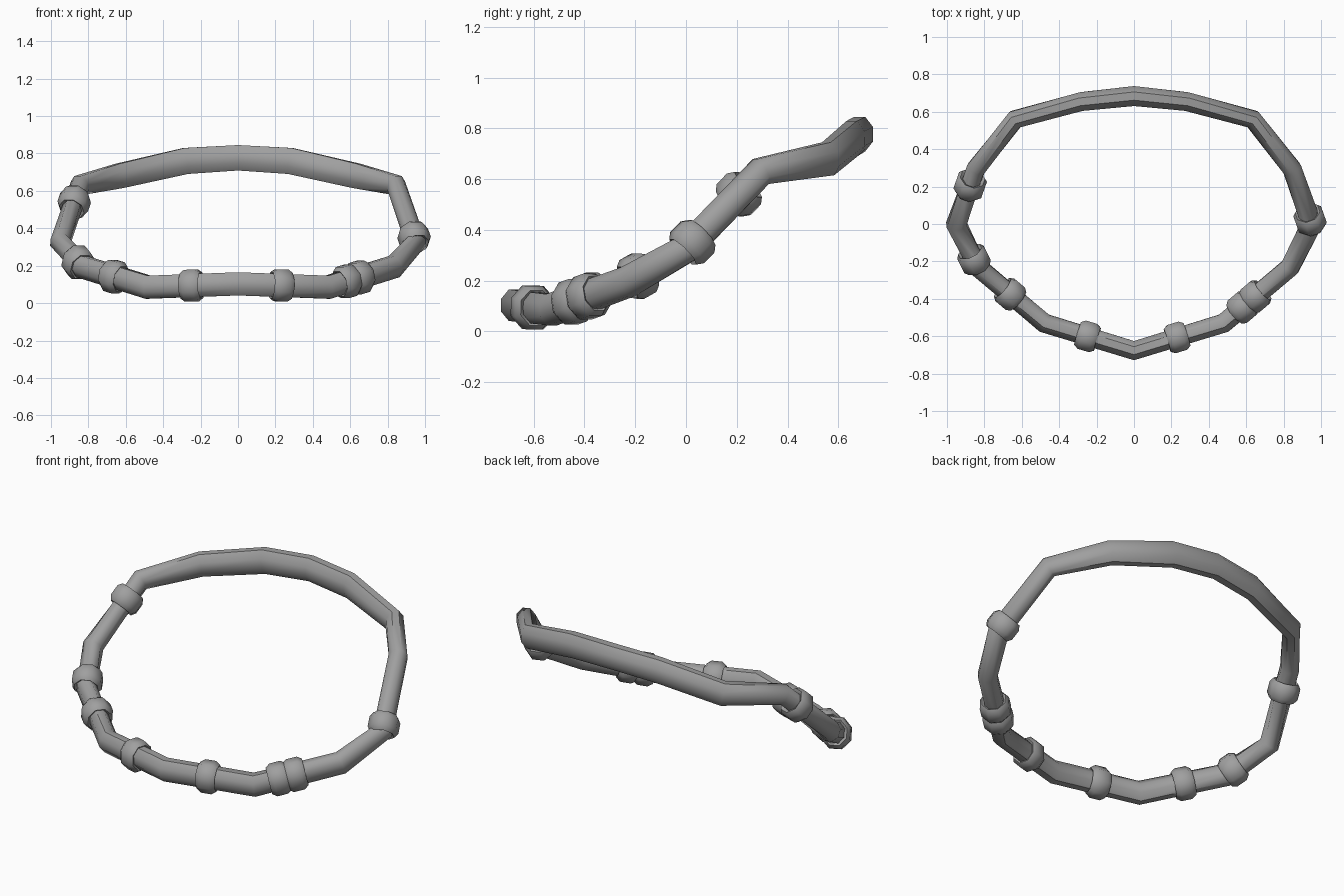
import bpy, math
from mathutils import Vector
from mathutils.geometry import intersect_point_line

if "Cube" in bpy.data.objects:
    bpy.data.objects.remove(bpy.data.objects["Cube"])

SIDES = 8
grey = bpy.data.materials.new("grey metal")
grey.diffuse_color = (0.35, 0.35, 0.35, 1)
grey.use_nodes = True
grey.node_tree.nodes["Principled BSDF"].inputs["Base Color"].default_value = grey.diffuse_color

# Half of the band path from front to back: x, y, z, side radius, up radius
HALF = [(0.48, -0.53, 0.085, 0.05, 0.062), (0.835, -0.23, 0.195, 0.05, 0.060),
        (0.95, 0.0, 0.325, 0.05, 0.056), (0.845, 0.295, 0.63, 0.047, 0.055),
        (0.635, 0.56, 0.68, 0.047, 0.066), (0.28, 0.655, 0.76, 0.05, 0.070)]
front = [(0, -0.677, 0.103, 0.049, 0.062)]
back = [(0, 0.684, 0.777, 0.053, 0.068)]
path = front + HALF + back + [(-p[0],) + p[1:] for p in reversed(HALF)]
points = [Vector(p[:3]) for p in path]
N = len(path)


def frame(tangent):
    side = tangent.cross(Vector((0, 0, 1))).normalized()
    return side, side.cross(tangent).normalized()


def ring(centre, side, up, rs, ru):
    angles = [math.tau * (k + 0.5) / SIDES for k in range(SIDES)]
    grow = 1 / math.cos(math.pi / SIDES)
    return [centre + side * (rs * grow * math.cos(a)) + up * (ru * grow * math.sin(a))
            for a in angles]


def loft(name, rings, angle):
    # Closed loop of rings joined by quads
    n = len(rings)
    verts = [v for r in rings for v in r]
    faces = [(i * SIDES + k, i * SIDES + (k + 1) % SIDES,
              (i + 1) % n * SIDES + (k + 1) % SIDES, (i + 1) % n * SIDES + k)
             for i in range(n) for k in range(SIDES)]
    mesh = bpy.data.meshes.new(name)
    mesh.from_pydata(verts, [], faces)
    mesh.materials.append(grey)
    obj = bpy.data.objects.new(name, mesh)
    bpy.context.collection.objects.link(obj)
    bpy.ops.object.select_all(action='DESELECT')
    obj.select_set(True)
    bpy.context.view_layer.objects.active = obj
    bpy.ops.object.mode_set(mode='EDIT')
    bpy.ops.mesh.select_all(action='SELECT')
    bpy.ops.mesh.normals_make_consistent(inside=False)
    bpy.ops.object.mode_set(mode='OBJECT')
    bpy.ops.object.shade_smooth_by_angle(angle=math.radians(angle))
    return obj


# Band: mitred rings at each corner of the path
rings = []
for i, (x, y, z, rs, ru) in enumerate(path):
    t_in = (points[i] - points[i - 1]).normalized()
    t_out = (points[(i + 1) % N] - points[i]).normalized()
    tangent = (t_in + t_out).normalized()
    side, up = frame(tangent)
    rings.append(ring(points[i], side, up, rs / tangent.dot(t_out), ru))
loft("band", rings, 50)

# Beads: faceted collars threaded on the band
BEADS = [(-0.25, -0.605, 0.095), (0.23, -0.605, 0.095), (0.58, -0.445, 0.115),
         (0.645, -0.385, 0.14), (0.925, 0.02, 0.35), (-0.86, -0.19, 0.215),
         (-0.665, -0.38, 0.145), (-0.88, 0.205, 0.545)]
PROFILE = [(-0.035, 0.040), (-0.055, 0.066), (-0.030, 0.082),
           (0.030, 0.082), (0.055, 0.066), (0.035, 0.040)]
for number, centre in enumerate(BEADS, 1):
    centre = Vector(centre)
    best = None
    for i in range(N):
        a, b = points[i], points[(i + 1) % N]
        hit, f = intersect_point_line(centre, a, b)
        hit = a.lerp(b, min(max(f, 0), 1))
        if best is None or (hit - centre).length < best[0]:
            best = ((hit - centre).length, hit, (b - a).normalized())
    _, hit, tangent = best
    side, up = frame(tangent)
    loft(f"bead_{number}",
         [ring(hit + tangent * s, side, up, r * 0.96, r * 1.04) for s, r in PROFILE], 60)
